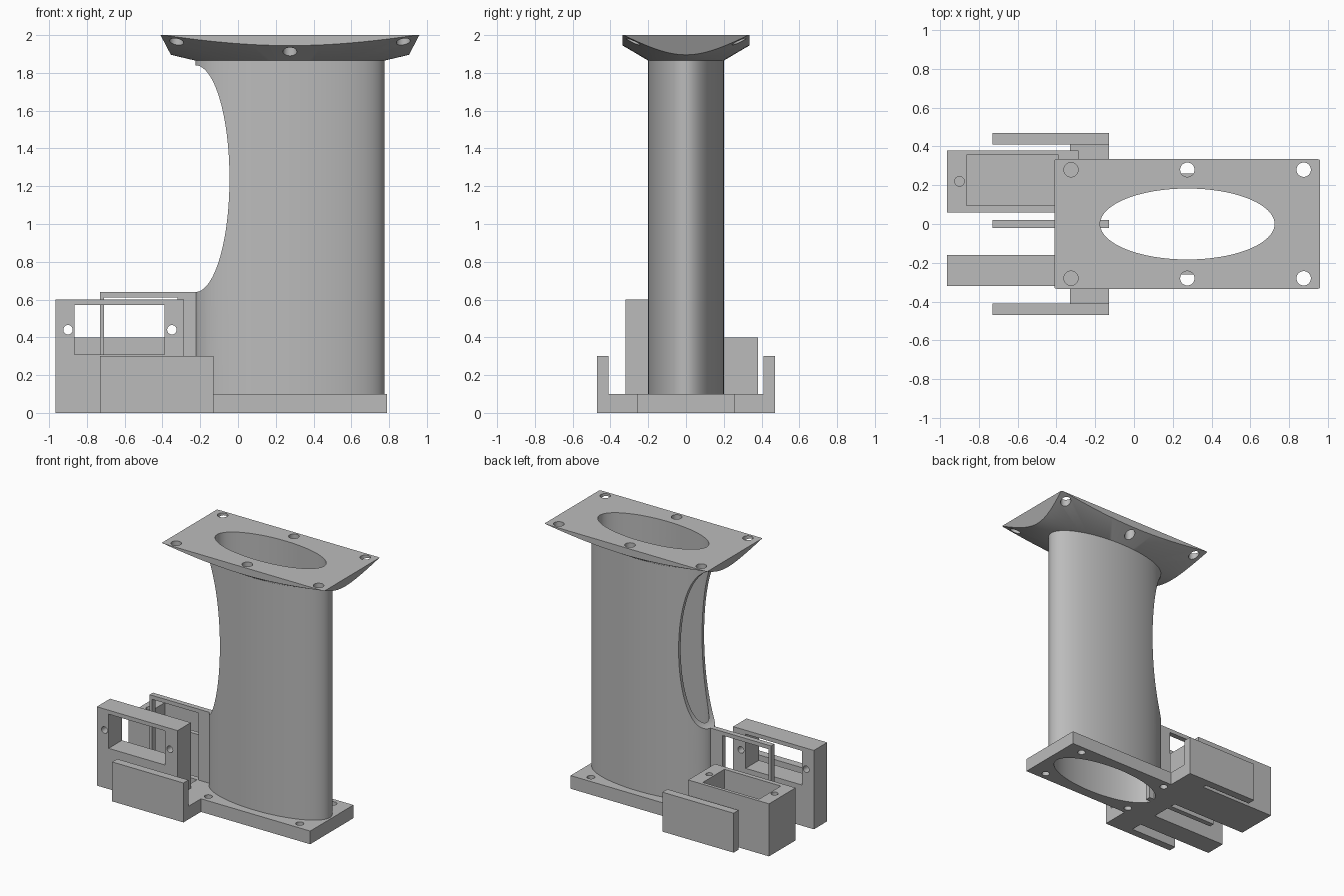
import bpy, bmesh, math
from mathutils import Vector, Matrix

if "Cube" in bpy.data.objects:
    bpy.data.objects.remove(bpy.data.objects["Cube"], do_unlink=True)

grey = bpy.data.materials.new("plain grey")
grey.use_nodes = True
grey.diffuse_color = (0.5, 0.5, 0.5, 1)
grey.node_tree.nodes["Principled BSDF"].inputs["Base Color"].default_value = (0.5, 0.5, 0.5, 1)

CX = 0.275            # column axis
RX, RY = 0.5, 0.2     # outer column radii
RIM, TOP = 1.865, 2.0  # underside and top of the flange


def finish(name, bm):
    bmesh.ops.recalc_face_normals(bm, faces=bm.faces)
    mesh = bpy.data.meshes.new(name)
    bm.to_mesh(mesh)
    bm.free()
    mesh.materials.append(grey)
    obj = bpy.data.objects.new(name, mesh)
    bpy.context.collection.objects.link(obj)
    return obj


def box(name, x, y, z):
    bm = bmesh.new()
    bmesh.ops.create_cube(bm, size=1)
    for v in bm.verts:
        v.co = Vector([a + (b - a) * (c + 0.5) for (a, b), c in zip((x, y, z), v.co)])
    return finish(name, bm)


def tube_mesh(x, y, z0, z1, rx, ry, grow=1, segments=96):
    """Elliptical cylinder or cone about a vertical axis."""
    bm = bmesh.new()
    bmesh.ops.create_cone(bm, cap_ends=True, segments=segments, radius1=1, radius2=grow, depth=1)
    for v in bm.verts:
        v.co = (x + v.co.x * rx, y + v.co.y * ry, z0 + (v.co.z + 0.5) * (z1 - z0))
    return bm


def drill(x, y, z0, z1, r):
    return finish("cutter", tube_mesh(x, y, z0, z1, r, r, segments=32))


def cross_drill(x, z, rx, rz, segments=32):
    """Elliptical cutter running along y."""
    bm = tube_mesh(0, 0, -1, 1, rx, rz, segments=segments)
    bmesh.ops.transform(bm, matrix=Matrix.Translation((x, 0, z)) @ Matrix.Rotation(math.pi / 2, 4, "X"),
                        verts=bm.verts)
    return finish("cutter", bm)


def bore():
    return finish("cutter", tube_mesh(CX, 0, -0.2, 2.2, 0.45, 0.183))


def cut(obj, *cutters):
    for cutter in cutters:
        mod = obj.modifiers.new("cut", "BOOLEAN")
        mod.operation, mod.solver, mod.object = "DIFFERENCE", "EXACT", cutter
        bpy.context.view_layer.objects.active = obj
        bpy.ops.object.modifier_apply(modifier=mod.name)
        bpy.data.objects.remove(cutter, do_unlink=True)


def smooth(obj):
    bpy.ops.object.select_all(action="DESELECT")
    obj.select_set(True)
    bpy.context.view_layer.objects.active = obj
    bpy.ops.object.shade_smooth_by_angle(angle=math.radians(30))


# Base: plate with a wider cross bar at the bracket end
bm = bmesh.new()
half = [(0.79, 0.26), (-0.13, 0.26), (-0.13, 0.41), (-0.33, 0.41)]
outline = half + [(x, -y) for x, y in reversed(half)]
face = bm.faces.new([bm.verts.new((x, y, 0)) for x, y in outline])
top = bmesh.ops.extrude_face_region(bm, geom=[face])["geom"]
bmesh.ops.translate(bm, vec=(0, 0, 0.1), verts=[e for e in top if isinstance(e, bmesh.types.BMVert)])
base = finish("base_plate", bm)
cut(base, bore(), *[drill(CX + sx * 0.385, sy * 0.2, -0.1, 0.2, 0.028)
                    for sx in (-1, 1) for sy in (-1, 1)])
smooth(base)

# Hollow column with an elliptical opening on one edge
column = finish("column", tube_mesh(CX, 0, 0.1, RIM, RX, RY))
cut(column, bore(), cross_drill(-0.225, 1.24, 0.18, 0.6, 96))
smooth(column)

# Flange: flared elliptical cone trimmed to a rectangle with sloping ends
bm = tube_mesh(CX, 0, RIM, TOP, RX, RY, grow=2.145, segments=128)
trims = [((CX, s * 0.335, TOP), (0, s, 0)) for s in (-1, 1)]
trims += [((CX + s * 0.685, 0, TOP), (s * 0.105, 0, -0.055)) for s in (-1, 1)]
for point, normal in trims:
    cutting = bmesh.ops.bisect_plane(bm, geom=bm.verts[:] + bm.edges[:] + bm.faces[:], dist=1e-5,
                                     plane_co=point, plane_no=normal, clear_outer=True)
    rim = [e for e in cutting["geom_cut"] if isinstance(e, bmesh.types.BMEdge)]
    bmesh.ops.holes_fill(bm, edges=[e for e in bm.edges if e.is_boundary] or rim, sides=0)
flange = finish("top_flange", bm)
cut(flange, bore(), *[drill(CX + i * 0.6, s * 0.28, 1.7, 2.2, 0.037)
                      for i in (-1, 0, 1) for s in (-1, 1)])
smooth(flange)

# Outer guard plates
for side, s in (("right", -1), ("left", 1)):
    box(side + "_guard_plate", (-0.73, -0.13), sorted((s * 0.41, s * 0.47)), (0, 0.3))

# Thin central web with a large window
web = box("center_web", (-0.73, -0.13), (-0.02, 0.02), (0, 0.64))
cut(web, box("cutter", (-0.71, -0.32), (-0.1, 0.1), (0.1, 0.61)))

# Upright mounting frame
frame = box("upright_frame", (-0.965, -0.285), (-0.32, -0.16), (0, 0.6))
cut(frame, box("cutter", (-0.865, -0.39), (-0.5, 0), (0.31, 0.57)),
    *[cross_drill(x, 0.44, 0.025, 0.025) for x in (-0.9, -0.35)])
smooth(frame)

# Open-topped mounting box
tray = box("mounting_box", (-0.965, -0.285), (0.06, 0.38), (0, 0.4))
cut(tray, box("cutter", (-0.865, -0.39), (0.095, 0.355), (0.1, 0.5)),
    *[drill(x, 0.22, 0.1, 0.5, 0.025) for x in (-0.9, -0.35)])
smooth(tray)
